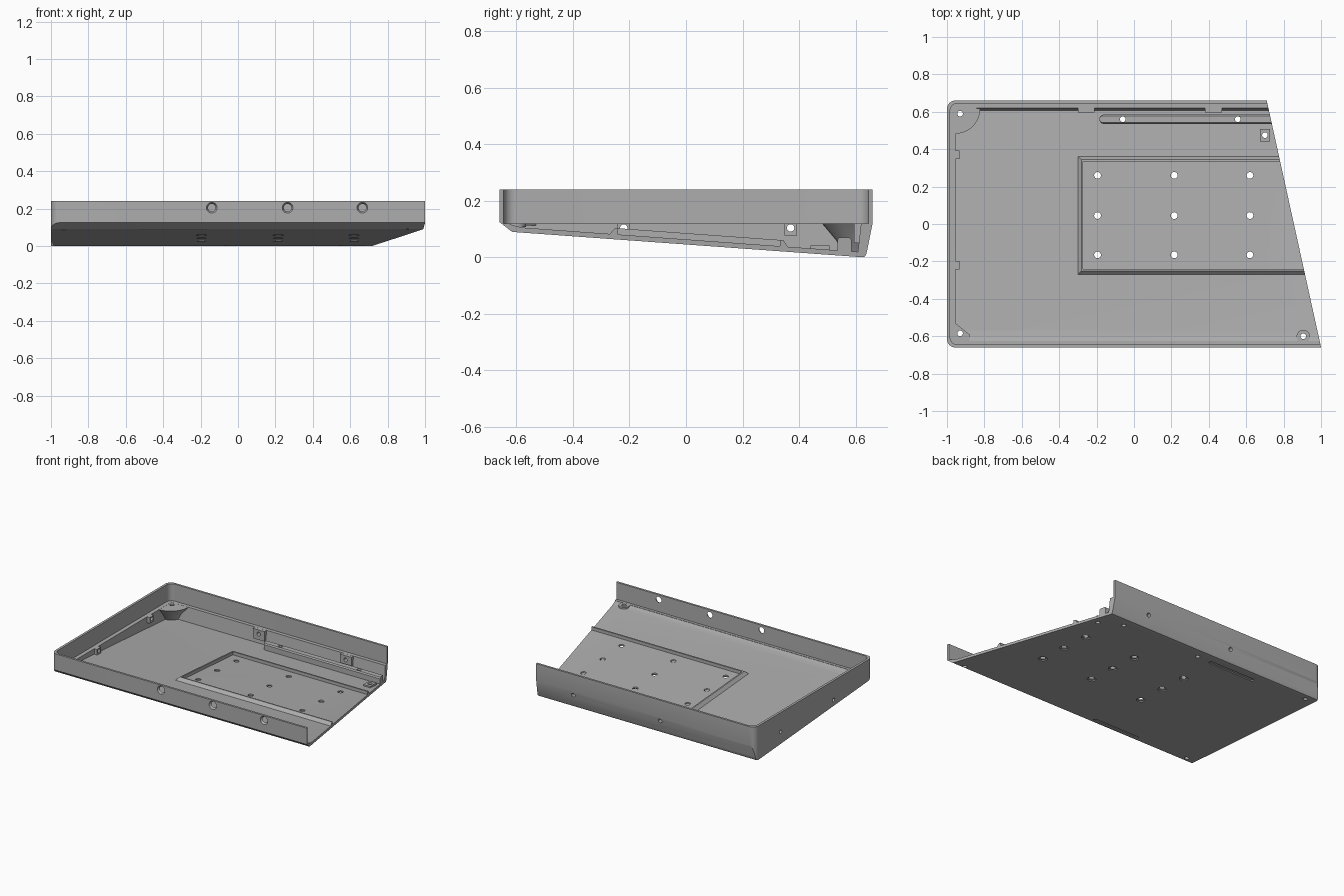
import bpy, bmesh, math
from mathutils import Vector

cube = bpy.data.objects.get("Cube")
if cube:
    bpy.data.objects.remove(cube)

grey = bpy.data.materials.new("grey plastic")
grey.use_nodes = True
colour = (0.42, 0.42, 0.42, 1)
grey.diffuse_color = colour
grey.node_tree.nodes["Principled BSDF"].inputs["Base Color"].default_value = colour


def under(y):
    """Height of the sloping underside."""
    return 0.0723 * (0.63 - y)


def floor(y):
    """Height of the sloping inner floor."""
    return under(y) + 0.018


def loft(name, *solids):
    """Each solid is a list of matching rings, skinned and capped."""
    bm = bmesh.new()
    for rings in solids:
        loops = [[bm.verts.new(p) for p in ring] for ring in rings]
        n = len(loops[0])
        for a, b in zip(loops, loops[1:]):
            for i in range(n):
                j = (i + 1) % n
                bm.faces.new((a[i], a[j], b[j], b[i]))
        bm.faces.new(loops[0])
        bm.faces.new(loops[-1])
    bmesh.ops.recalc_face_normals(bm, faces=bm.faces)
    mesh = bpy.data.meshes.new(name)
    bm.to_mesh(mesh)
    bm.free()
    mesh.materials.append(grey)
    obj = bpy.data.objects.new(name, mesh)
    bpy.context.collection.objects.link(obj)
    return obj


def level(plan, z):
    return [(x, y, z) for x, y in plan]


def along_x(profile, a, b):
    return [[(x, y, z) for y, z in profile] for x in (a, b)]


def box(x0, x1, y0, y1, z0, z1):
    plan = [(x0, y0), (x1, y0), (x1, y1), (x0, y1)]
    return [level(plan, z0), level(plan, z1)]


def arc(cx, cy, r, start, end, n=10):
    angles = [math.radians(start + (end - start) * i / n) for i in range(n + 1)]
    return [(cx + r * math.cos(t), cy + r * math.sin(t)) for t in angles]


def round_rod(start, end, r0, r1=None, n=24):
    """Rings of a rod or cone between two points."""
    start, end = Vector(start), Vector(end)
    turn = (end - start).to_track_quat('Z', 'Y')
    circle = level(arc(0, 0, 1, 0, 360 - 360 / n, n - 1), 0)
    return [[c + turn @ (Vector(p) * r) for p in circle]
            for c, r in ((start, r0), (end, r1 or r0))]


def rounded_plan(left, half, r):
    """Plan open to the right with two rounded left corners."""
    return ([(1.3, -half), (1.3, half)]
            + arc(left + r, half - r, r, 90, 180)
            + arc(left + r, r - half, r, 180, 270))


def sheared(x0, y0, y1, lift):
    return [(x, y, floor(y) + lift)
            for x, y in ((x0, y0), (1.3, y0), (1.3, y1), (x0, y1))]


def stadium(x0, x1, y, r):
    return arc(x0 + r, y, r, 90, 270) + arc(x1 - r, y, r, -90, 90)


def boolean(obj, cutter, mode='DIFFERENCE'):
    mod = obj.modifiers.new(cutter.name, 'BOOLEAN')
    mod.operation, mod.object, mod.solver = mode, cutter, 'EXACT'


# Tray shell and its cavities
tray = loft("tray_shell", along_x(
    [(-0.66, 0.24), (-0.66, 0.125), (-0.615, under(-0.615)), (0.622, 0.0006),
     (0.632, 0.002), (0.638, 0.012), (0.66, 0.12), (0.66, 0.24)], -1.1, 1.2))
plan = rounded_plan(-1, 0.66, 0.045)
outline = loft("outline_cutter", [level(plan, -0.1), level(plan, 0.4)])
plan = rounded_plan(-0.983, 0.645, 0.04)
upper = loft("upper_cavity", [level(plan, 0.12), level(plan, 0.4)])
lower = loft("lower_cavity", along_x(
    [(-0.625, 0.13), (-0.625, 0.118), (-0.6, 0.11), (-0.57, floor(-0.57)),
     (0.608, floor(0.608)), (0.619, 0.12), (0.619, 0.13)], -0.955, 1.3))

# Slanting end cut
plan = [(0.635, 1), (1.075, -1), (2, -1), (2, 1)]
end_cut = loft("end_cutter", [level(plan, -0.3), level(plan, 0.5)])

# Floor holes with countersinks below
grid = [(x, y) for x in (-0.195, 0.215, 0.62) for y in (0.26, 0.045, -0.165)]
small = [(-0.93, 0.59), (-0.93, -0.585), (0.905, -0.6), (0.7, 0.475),
         (-0.06, 0.56), (0.555, 0.56)]
floor_holes = loft("floor_holes", *[
    round_rod((x, y, -0.1), (x, y, 0.2), r)
    for places, r in ((grid, 0.018), (small, 0.015)) for x, y in places])
sinks = loft("countersinks", *[
    round_rod((x, y, under(y) - 0.02), (x, y, under(y) + 0.008), 0.028)
    for x, y in grid])

# Strip recesses in the underside
recesses = loft("strip_recesses", *[
    [[(x, v, under(v) + d) for x, v in stadium(-0.53, -0.16, y, 0.014)]
     for d in (-0.02, 0.007)] for y in (-0.59, 0.555)])

# Screw holes through the walls
tab_x, tab_y = (-0.255, 0.425), (0.37, -0.22)
wall_holes = loft("wall_holes", *(
    [round_rod((x, 0.5, 0.09), (x, 0.8, 0.09), 0.014) for x in tab_x]
    + [round_rod((-1.1, y, 0.104), (-0.9, y, 0.104), 0.013) for y in tab_y]
    + [round_rod((x, -0.67, 0.205), (x, -0.64, 0.205), 0.034, 0.018)
       for x in (-0.14, 0.265, 0.665)]))

boolean(tray, outline, 'INTERSECT')
for cutter in (upper, lower, end_cut, floor_holes, sinks, recesses, wall_holes):
    boolean(tray, cutter)

# Raised frame on the floor
frame = loft("floor_frame", [sheared(-0.3, -0.27, 0.36, -0.005),
                             sheared(-0.3, -0.27, 0.36, 0),
                             sheared(-0.282, -0.25, 0.345, 0.022)])
frame_inside = loft("frame_cutter", [sheared(-0.272, -0.24, 0.333, -0.03),
                                     sheared(-0.272, -0.24, 0.333, 0.1)])
boolean(frame, frame_inside)

# Rear mounting rail
rail = loft("rear_rail", [level(stadium(-0.185, 1.2, 0.56, r), z)
                          for r, z in ((0.025, 0.015), (0.025, 0.062), (0.018, 0.07))])

# Corner bosses
rear_boss = loft("rear_corner_boss", [
    level([(-0.97, 0.63)] + arc(-0.957, 0.617, r, -90, 0), z)
    for r, z in ((0.06, 0.015), (0.085, 0.06), (0.135, 0.1195))])
plan = [(-0.97, -0.635), (-0.97, -0.53), (-0.955, -0.53), (-0.88, -0.59), (-0.88, -0.635)]
front_boss = loft("front_corner_boss", [level(plan, 0.113), level(plan, 0.1195)])
end_boss = loft("front_end_boss", round_rod((0.905, -0.602, 0.108), (0.905, -0.602, 0.1195), 0.036))
pad = loft("square_pad", box(0.673, 0.727, 0.44, 0.508, 0.02, 0.042))

# Screw tabs on the rear and left walls
tabs = loft("wall_tabs", *(
    [box(x - 0.045, x + 0.045, 0.595, 0.63, 0.05, 0.1195) for x in tab_x]
    + [box(-0.965, -0.934, y - 0.022, y + 0.022, 0.078, 0.1195) for y in tab_y]))

boolean(tabs, wall_holes)
for obj in (frame, rail, end_boss, pad):
    boolean(obj, end_cut)
for obj in (rail, rear_boss, front_boss, end_boss, pad):
    boolean(obj, floor_holes)

# Apply the cuts, shade, and remove the cutters
parts = (tray, frame, rail, rear_boss, front_boss, end_boss, pad, tabs)
bpy.ops.object.select_all(action='DESELECT')
for obj in parts:
    obj.select_set(True)
bpy.context.view_layer.objects.active = tray
bpy.ops.object.convert(target='MESH')
bpy.ops.object.shade_smooth_by_angle(angle=math.radians(25))
for cutter in (outline, upper, lower, end_cut, floor_holes, sinks, recesses,
               wall_holes, frame_inside):
    bpy.data.objects.remove(cutter)
